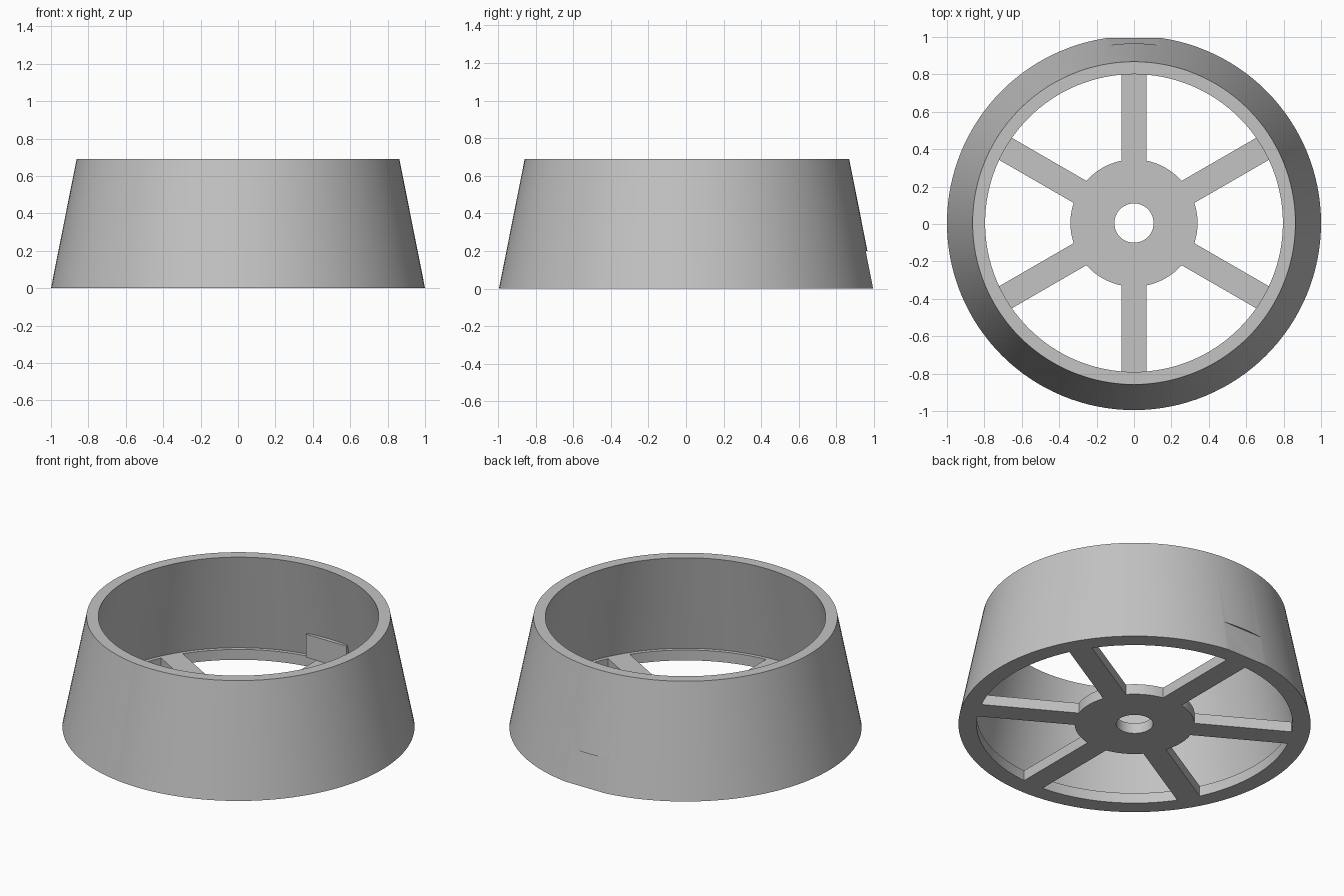
import bpy
import bmesh
from math import radians, sin, cos, pi, asin
from mathutils import Matrix, Vector

cube = bpy.data.objects.get("Cube")
if cube:
    bpy.data.objects.remove(cube, do_unlink=True)

SEGMENTS = 128
CENTRE_Y = 0.005
FLOOR = 0.065          # thickness of hub, spokes and floor ledge
HEIGHT = 0.69

gray = bpy.data.materials.new("light gray")
gray.diffuse_color = (0.55, 0.55, 0.55, 1)
gray.use_nodes = True
gray.node_tree.nodes["Principled BSDF"].inputs["Base Color"].default_value = gray.diffuse_color


def add_object(name, bm):
    bmesh.ops.recalc_face_normals(bm, faces=bm.faces)
    mesh = bpy.data.meshes.new(name)
    bm.to_mesh(mesh)
    bm.free()
    mesh.materials.append(gray)
    obj = bpy.data.objects.new(name, mesh)
    obj.location.y = CENTRE_Y
    bpy.context.collection.objects.link(obj)
    return obj


def activate(obj):
    bpy.ops.object.select_all(action='DESELECT')
    obj.select_set(True)
    bpy.context.view_layer.objects.active = obj


def smooth(obj):
    activate(obj)
    bpy.ops.object.shade_smooth_by_angle(angle=radians(30))


def revolve(name, profile):
    """Closed (radius, z) profile turned around the z axis."""
    bm = bmesh.new()
    rings = []
    for i in range(SEGMENTS):
        a = 2 * pi * i / SEGMENTS
        rings.append([bm.verts.new((r * cos(a), r * sin(a), z)) for r, z in profile])
    count = len(profile)
    for i in range(SEGMENTS):
        this, following = rings[i], rings[(i + 1) % SEGMENTS]
        for j in range(count):
            k = (j + 1) % count
            bm.faces.new((this[j], following[j], following[k], this[k]))
    return add_object(name, bm)


def prism(name, outline, half_width):
    """Closed (y, z) outline extruded along x."""
    bm = bmesh.new()
    face = bm.faces.new([bm.verts.new((-half_width, y, z)) for y, z in outline])
    moved = bmesh.ops.extrude_face_region(bm, geom=[face])["geom"]
    verts = [v for v in moved if isinstance(v, bmesh.types.BMVert)]
    bmesh.ops.translate(bm, verts=verts, vec=(2 * half_width, 0, 0))
    return add_object(name, bm)


# Tapered outer wall with a narrow floor ledge
wall = revolve("tapered_wall", [(1, 0), (0.863, HEIGHT), (0.796, HEIGHT),
                                (0.92, FLOOR), (0.897, FLOOR), (0.897, 0)])

# Shallow flat cut low on the back of the wall
cutter = prism("flat_cutter", [(1.01, -0.1), (0.951, 0.2), (1.2, 0.2), (1.2, -0.1)], 0.3)
cutter.hide_render = True
cut = wall.modifiers.new("back_flat", 'BOOLEAN')
cut.operation = 'DIFFERENCE'
cut.solver = 'EXACT'
cut.object = cutter
bpy.context.view_layer.update()
activate(wall)
bpy.ops.object.modifier_apply(modifier=cut.name)
bpy.data.objects.remove(cutter, do_unlink=True)
smooth(wall)

# Thickening block behind the flat
prism("back_block", [(0.867, FLOOR), (0.867, 0.21), (0.93, 0.21), (0.93, FLOOR)], 0.14)

# Hub and six spokes as one flat outline with a round hole
HUB, BORE, HALF_SPOKE, REACH = 0.34, 0.105, 0.068, 0.898
outline = []
root = asin(HALF_SPOKE / HUB)
for spoke in range(6):
    angle = radians(30 + 60 * spoke)
    turn = Matrix.Rotation(angle, 3, 'Z')
    for side in (-1, 1):
        outline.append(turn @ Vector((REACH, side * HALF_SPOKE, 0)))
    steps = 12
    for i in range(steps + 1):
        a = angle + root + (radians(60) - 2 * root) * i / steps
        outline.append(Vector((HUB * cos(a), HUB * sin(a), 0)))
bore = [Vector((BORE * cos(a), BORE * sin(a), 0))
        for a in (2 * pi * i / 48 for i in range(48))]

curve = bpy.data.curves.new("hub_and_spokes", 'CURVE')
curve.dimensions = '2D'
curve.fill_mode = 'BOTH'
curve.extrude = FLOOR / 2
for points in (outline, bore):
    spline = curve.splines.new('POLY')
    spline.points.add(len(points) - 1)
    for point, co in zip(spline.points, points):
        point.co = (*co, 1)
    spline.use_cyclic_u = True
curve.materials.append(gray)
hub = bpy.data.objects.new("hub_and_spokes", curve)
hub.location = (0, CENTRE_Y, FLOOR / 2)
bpy.context.collection.objects.link(hub)
activate(hub)
bpy.ops.object.convert(target='MESH')
hub = bpy.context.view_layer.objects.active

# Weld the filled caps to the sides
bm = bmesh.new()
bm.from_mesh(hub.data)
bmesh.ops.remove_doubles(bm, verts=bm.verts, dist=0.0001)
bmesh.ops.recalc_face_normals(bm, faces=bm.faces)
bm.to_mesh(hub.data)
bm.free()
smooth(hub)
